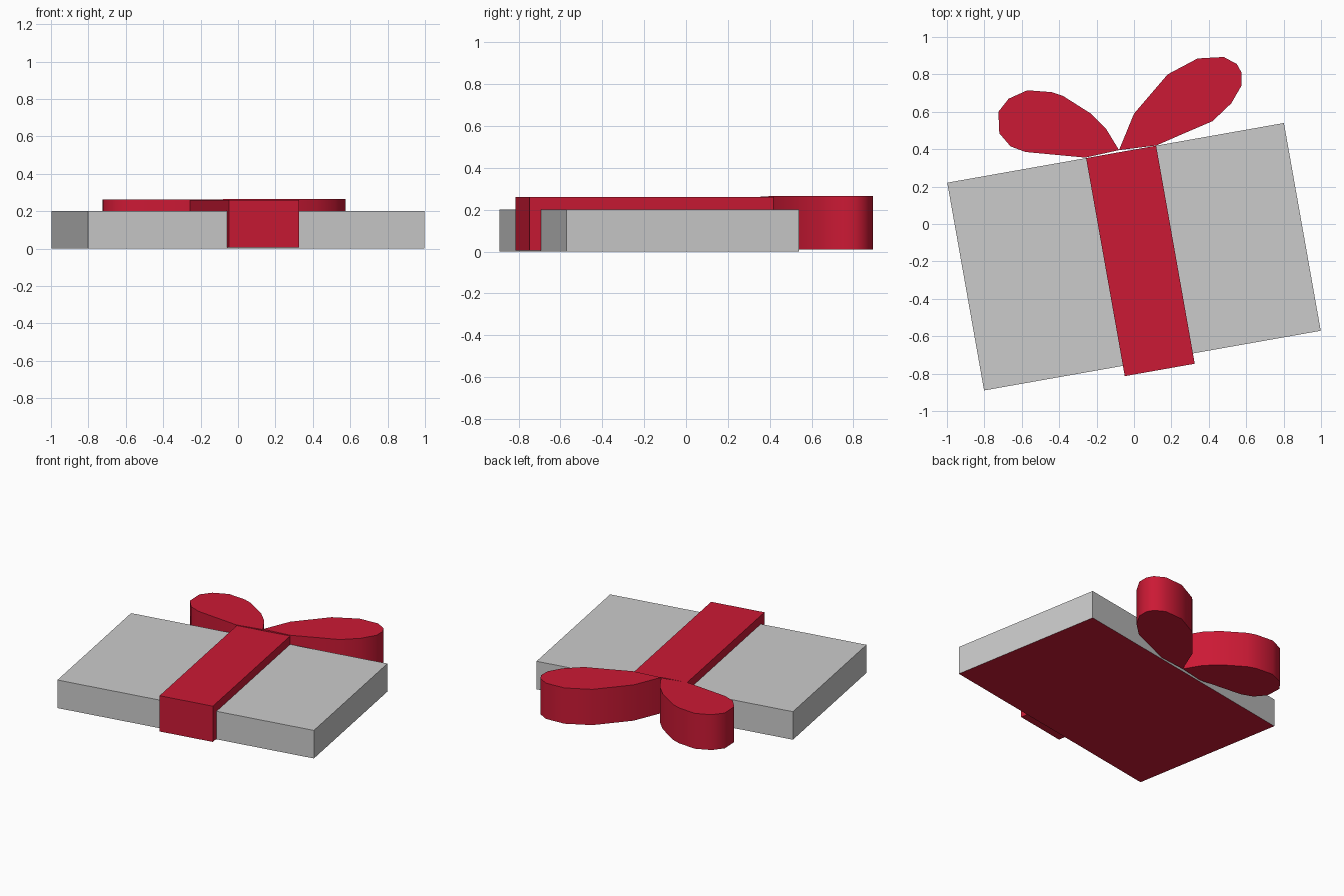
import bpy, bmesh, math
from mathutils import Matrix

if "Cube" in bpy.data.objects:
    bpy.data.objects.remove(bpy.data.objects["Cube"])

red = bpy.data.materials.new("ribbon_red")
red.diffuse_color = (0.6, 0.01, 0.035, 1)
red.use_nodes = True
red.node_tree.nodes["Principled BSDF"].inputs["Base Color"].default_value = red.diffuse_color
grey = bpy.data.materials.new("box_grey")
grey.diffuse_color = (0.8, 0.8, 0.8, 1)
grey.use_nodes = True
grey.node_tree.nodes["Principled BSDF"].inputs["Base Color"].default_value = grey.diffuse_color

# Tilted frame shared by the box and the ribbon band
FRAME = Matrix.Translation((0, -0.175, 0)) @ Matrix.Rotation(math.radians(10.05), 4, 'Z')


def extrude(name, points, vec, mats, matrix=Matrix(), smooth=False):
    """Closed profile extruded along vec."""
    bm = bmesh.new()
    face = bm.faces.new([bm.verts.new(p) for p in points])
    new = bmesh.ops.extrude_face_region(bm, geom=[face], use_keep_orig=True)
    moved = [g for g in new["geom"] if isinstance(g, bmesh.types.BMVert)]
    bmesh.ops.translate(bm, verts=moved, vec=vec)
    bmesh.ops.recalc_face_normals(bm, faces=bm.faces)
    bm.normal_update()
    if len(mats) > 1:  # second material goes on the underside
        for f in bm.faces:
            f.material_index = int(f.normal.z < -0.9)
    bm.transform(matrix)
    mesh = bpy.data.meshes.new(name)
    bm.to_mesh(mesh)
    bm.free()
    for m in mats:
        mesh.materials.append(m)
    obj = bpy.data.objects.new(name, mesh)
    bpy.context.collection.objects.link(obj)
    if smooth:
        bpy.ops.object.select_all(action='DESELECT')
        obj.select_set(True)
        bpy.context.view_layer.objects.active = obj
        bpy.ops.object.shade_smooth_by_angle(angle=math.radians(50))
    return obj


# Flat box with a red underside
hx, hy = 0.914, 0.564
extrude("gift_box", [(-hx, -hy, 0), (hx, -hy, 0), (hx, hy, 0), (-hx, hy, 0)],
        (0, 0, 0.2), [grey, red], FRAME)

# Ribbon band: runs over the lid and folds down the front
band = [(hy, 0.2), (hy, 0.26), (-0.62, 0.26), (-0.62, 0.005), (-hy, 0.005), (-hy, 0.2)]
extrude("ribbon_band", [(-0.16, y, z) for y, z in band], (0.38, 0, 0), [red], FRAME)

# Bow loops standing behind the back edge
right = [(-0.08, 0.395), (0, 0.59), (0.18, 0.8), (0.34, 0.885), (0.48, 0.893),
         (0.55, 0.855), (0.575, 0.81), (0.575, 0.74), (0.52, 0.645),
         (0.42, 0.55), (0.28, 0.49), (0.12, 0.42)]
left = [(-0.08, 0.395), (-0.15, 0.51), (-0.23, 0.59), (-0.38, 0.685), (-0.44, 0.705),
        (-0.57, 0.715), (-0.67, 0.67), (-0.725, 0.6), (-0.72, 0.485),
        (-0.66, 0.415), (-0.58, 0.385), (-0.26, 0.355)]
for name, pts, top in (("bow_loop_right", right, 0.265), ("bow_loop_left", left, 0.262)):
    extrude(name, [(x, y, 0.01) for x, y in pts], (0, 0, top - 0.01), [red], smooth=True)
